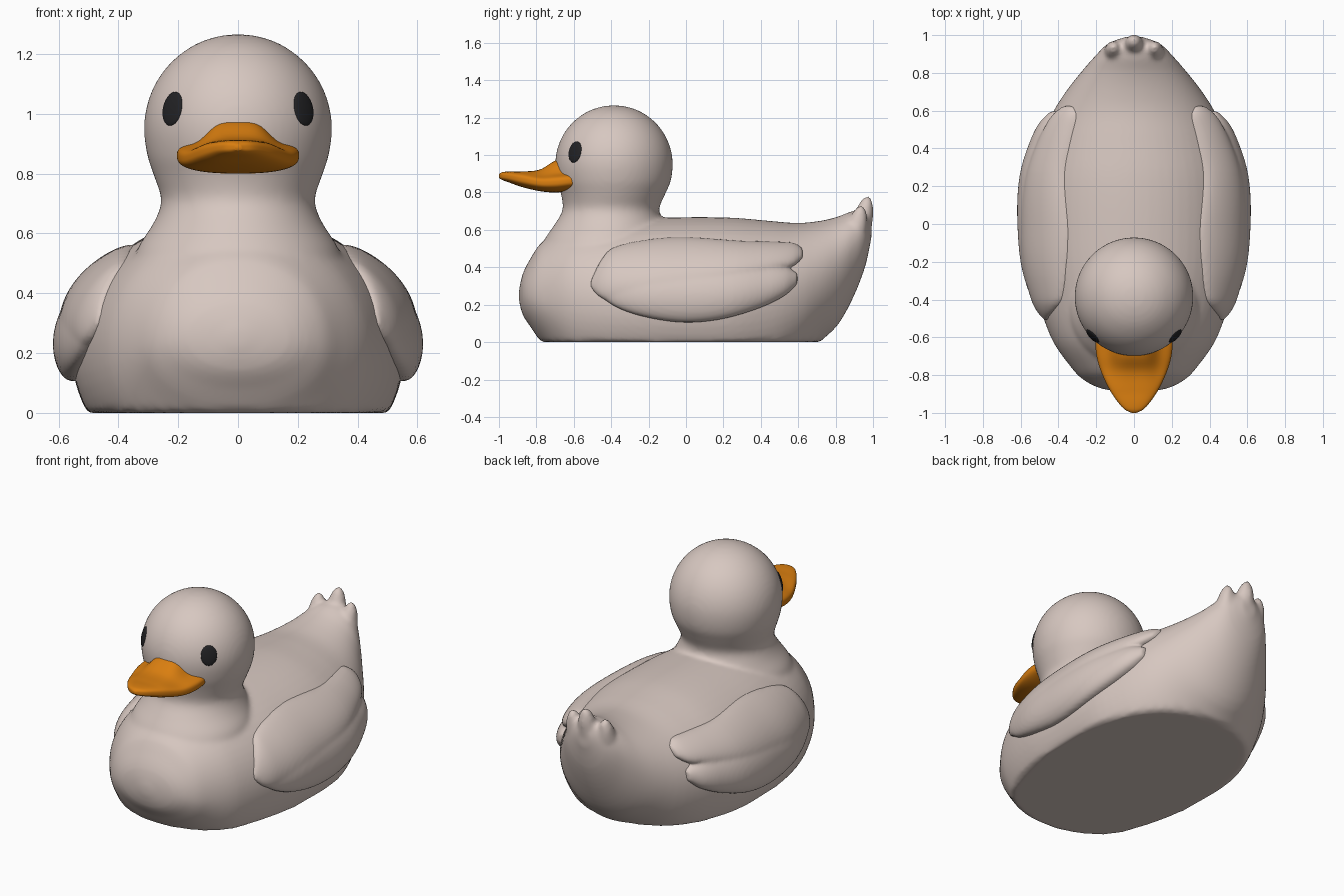
import bpy, bmesh, math
from mathutils import Vector, Matrix

if "Cube" in bpy.data.objects:
    bpy.data.objects.remove(bpy.data.objects["Cube"])

def material(name, color):
    m = bpy.data.materials.new(name)
    m.diffuse_color = (*color, 1)
    m.use_nodes = True
    m.node_tree.nodes["Principled BSDF"].inputs["Base Color"].default_value = m.diffuse_color
    return m

CREAM = material("warm_cream", (0.68, 0.575, 0.53))
ORANGE = material("orange", (0.70, 0.21, 0.005))
BLACK = material("black", (0.016, 0.016, 0.018))

def interp(rows, u):
    """Smooth lookup in a table whose first column is the key."""
    n = len(rows)
    u = min(max(u, rows[0][0]), rows[-1][0])
    i = max(k for k in range(n - 1) if rows[k][0] <= u)
    a, b = rows[i], rows[i + 1]
    p, q = rows[max(i - 1, 0)], rows[min(i + 2, n - 1)]
    d = b[0] - a[0]
    t = (u - a[0]) / d
    out = []
    for c in range(1, len(a)):
        ma = (b[c] - p[c]) / (b[0] - p[0]) * d
        mb = (q[c] - a[c]) / (q[0] - a[0]) * d
        out.append((2*t**3 - 3*t*t + 1) * a[c] + (t**3 - 2*t*t + t) * ma
                   + (3*t*t - 2*t**3) * b[c] + (t**3 - t*t) * mb)
    return out

def loft(bm, rows, section, steps=40, n=64):
    """Skin closed rings; section(u, angle, *values) gives one point."""
    rings = []
    for i in range(steps + 1):
        # ends sampled more densely
        u = rows[0][0] + (rows[-1][0] - rows[0][0]) * (0.5 - 0.5 * math.cos(math.pi * i / steps))
        vals = interp(rows, u)
        rings.append([bm.verts.new(section(u, 2 * math.pi * (k + .5) / n, *vals)) for k in range(n)])
    for a, b in zip(rings, rings[1:]):
        for k in range(n):
            bm.faces.new((a[k], a[(k + 1) % n], b[(k + 1) % n], b[k]))
    bm.faces.new(rings[0])
    bm.faces.new(rings[-1])

def ellipsoid(bm, loc, radii, rot=Matrix()):
    m = Matrix.Translation(loc) @ rot @ Matrix.Diagonal((*radii, 1))
    bmesh.ops.create_uvsphere(bm, u_segments=32, v_segments=20, radius=1, matrix=m)

def finish(name, bm, mat, voxel=0, smooth=0, mirror=False):
    bmesh.ops.recalc_face_normals(bm, faces=bm.faces[:])
    for f in bm.faces:
        f.smooth = True
    me = bpy.data.meshes.new(name)
    bm.to_mesh(me)
    bm.free()
    me.materials.append(mat)
    ob = bpy.data.objects.new(name, me)
    bpy.context.collection.objects.link(ob)
    if voxel:
        r = ob.modifiers.new("fuse", 'REMESH')
        r.mode, r.voxel_size, r.use_smooth_shade = 'VOXEL', voxel, True
        s = ob.modifiers.new("soften", 'SMOOTH')
        s.factor, s.iterations = 0.5, smooth
    if mirror:
        ob.modifiers.new("mirror", 'MIRROR').use_mirror_merge = False
    return ob

def spow(v, e):
    return math.copysign(abs(v) ** e, v)

# Body: y, half width, top, bottom, height of widest point
BODY = [(-.893, .03, .28, .22, .25), (-.875, .16, .36, .15, .25), (-.83, .26, .45, .08, .24),
        (-.775, .32, .53, 0, .23), (-.6, .44, .63, -.20, .22), (-.3, .53, .66, -.26, .2),
        (0, .555, .668, -.27, .2), (.25, .545, .665, -.27, .21), (.45, .49, .648, -.24, .24),
        (.6, .425, .637, -.13, .27), (.716, .35, .648, 0, .32), (.81, .275, .67, .09, .39),
        (.89, .205, .70, .23, .48), (.96, .13, .70, .41, .56), (.992, .04, .66, .56, .61)]

def body_section(y, a, w, top, bot, zc):
    s = math.sin(a)
    z = zc + s * (top - zc if s > 0 else zc - bot)
    return (w * math.cos(a), y, max(z, 0))

bm = bmesh.new()
loft(bm, BODY, body_section, 60)

# Neck and head: z, centre y, depth radius, width radius
HEAD = [(.40, -.46, .37, .38), (.55, -.43, .325, .335), (.63, -.41, .292, .285),
        (.68, -.404, .266, .262), (.72, -.40, .258, .257), (.79, -.39, .278, .28), (.86, -.385, .303, .303)]
HEAD += [(.95 + .316 * math.sin(e), -.385, .314 * math.cos(e), .314 * math.cos(e))
         for e in (0, .25, .5, .75, 1, 1.2, 1.4, 1.55)]
loft(bm, HEAD, lambda z, a, cy, ry, rx: (rx * math.cos(a), cy + ry * math.sin(a), z), 60)

# Tail feathers
lean = Matrix.Rotation(-.22, 4, 'X')
ellipsoid(bm, (0, .937, .615), (.058, .055, .17), lean)
for sx in (-1, 1):
    ellipsoid(bm, (sx * .108, .905, .575), (.052, .055, .16), lean)
finish("body_and_head", bm, CREAM, .013, 7)

# Wings: pillows following the side of the body, two feather tips each
UPPER = [(-.51, .29, .33, .01), (-.46, .24, .43, .035), (-.4, .22, .50, .05), (-.2, .22, .55, .065),
         (0, .25, .562, .068), (.3, .33, .542, .068), (.5, .385, .537, .062), (.58, .41, .53, .05),
         (.625, .45, .50, .025)]
LOWER = [(-.51, .29, .33, .01), (-.46, .245, .4, .03), (-.36, .18, .42, .045), (-.2, .13, .44, .06),
         (0, .105, .45, .065), (.2, .125, .44, .065), (.4, .185, .42, .062), (.53, .25, .40, .052),
         (.595, .31, .37, .025)]

def wing_section(y, a, lo, hi, thick):
    z = (lo + hi) / 2 + (hi - lo) / 2 * math.sin(a)
    w, top, bot, zc = interp(BODY, y)
    k = (z - zc) / (top - zc if z > zc else zc - bot)
    return (w * math.sqrt(max(0, 1 - k * k)) + thick * spow(math.cos(a), .65), y, z)

bm = bmesh.new()
loft(bm, UPPER, wing_section)
loft(bm, LOWER, wing_section)
finish("wings", bm, CREAM, .011, 5, mirror=True)

# Bill: y, half width, bottom, middle, rim height, centre hump
BILL = [(-1.0, .012, .878, .886, .012, 0), (-.985, .045, .868, .886, .022, 0), (-.95, .08, .855, .882, .03, 0),
        (-.88, .128, .83, .868, .04, .004), (-.78, .175, .807, .85, .045, .028),
        (-.70, .198, .80, .852, .05, .068), (-.62, .204, .808, .86, .048, .08), (-.55, .19, .82, .865, .04, .08)]

def bill_section(y, a, w, bot, mid, rim, hump):
    x, s = w * spow(math.cos(a), .85), math.sin(a)
    if s > 0:
        z = mid + rim * s ** .6 + hump * math.exp(-(x / .11) ** 4) * min(1, 3 * s)
    else:
        z = mid - (mid - bot) * (-s) ** .75
    return (x, y, z)

bm = bmesh.new()
loft(bm, BILL, bill_section)
finish("bill", bm, ORANGE)

# Eyes: thin ovals lying on the head
bm = bmesh.new()
out = Vector((.223, -.212, .068)).normalized()
ellipsoid(bm, Vector((0, -.385, .95)) + out * .309, (.046, .058, .012), out.to_track_quat('Z', 'Y').to_matrix().to_4x4())
finish("eyes", bm, BLACK, mirror=True)
